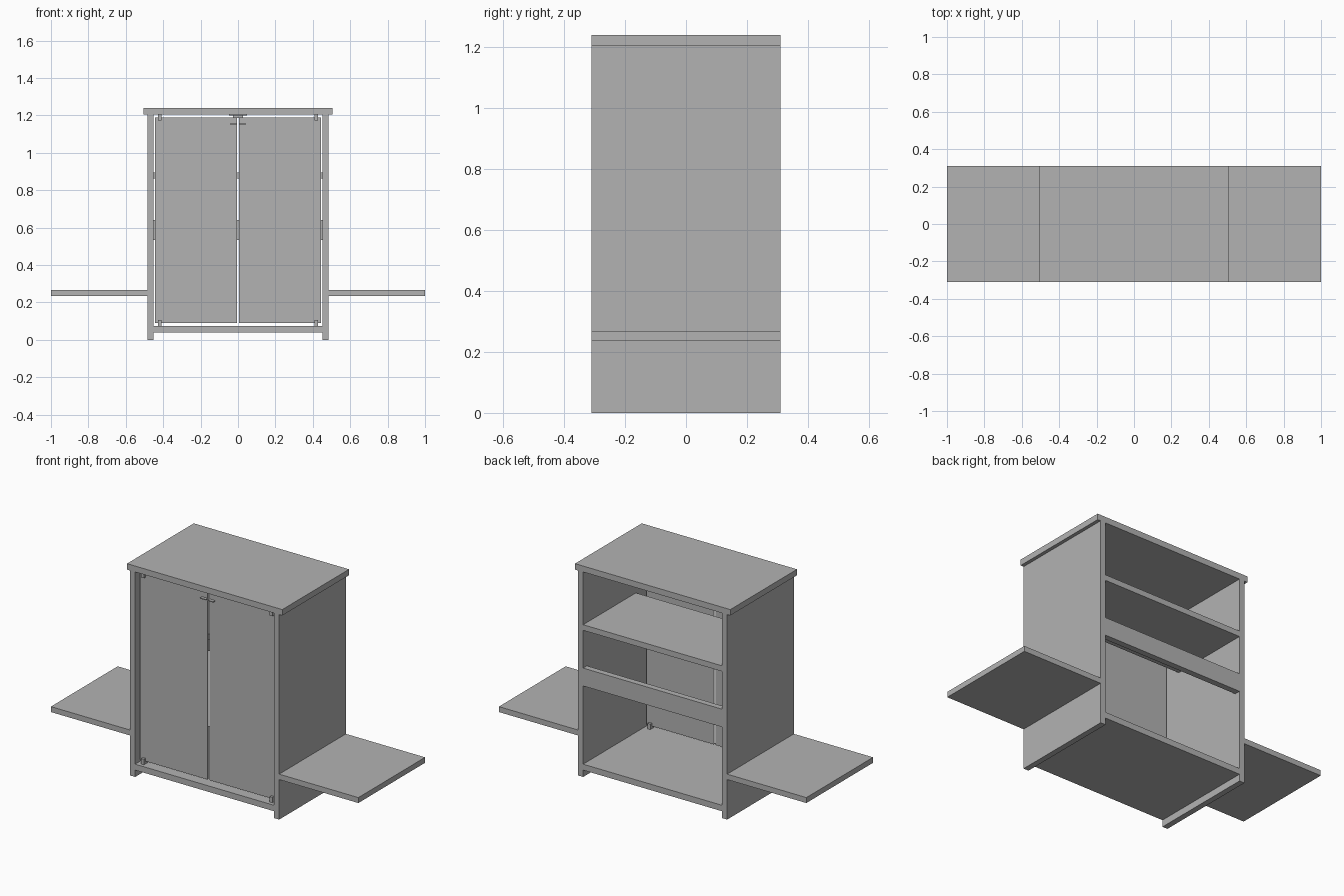
import bpy
import bmesh
from mathutils import Vector

cube = bpy.data.objects.get("Cube")
if cube:
    bpy.data.objects.remove(cube, do_unlink=True)

grey = bpy.data.materials.new("plain_grey")
grey.use_nodes = True
GREY = (0.45, 0.45, 0.45, 1)
grey.diffuse_color = GREY
grey.node_tree.nodes["Principled BSDF"].inputs["Base Color"].default_value = GREY


def board(name, x, y, z):
    """Box spanning the given (min, max) ranges."""
    bm = bmesh.new()
    bmesh.ops.create_cube(bm, size=1)
    for v in bm.verts:
        v.co = Vector([lo + (c + 0.5) * (hi - lo)
                       for c, (lo, hi) in zip(v.co, (x, y, z))])
    mesh = bpy.data.meshes.new(name)
    bm.to_mesh(mesh)
    bm.free()
    mesh.materials.append(grey)
    obj = bpy.data.objects.new(name, mesh)
    bpy.context.collection.objects.link(obj)
    return obj


def pair(name, x, y, z):
    """The same board on both sides."""
    board("left_" + name, x, y, z)
    board("right_" + name, (-x[1], -x[0]), y, z)


DEPTH = (-0.31, 0.31)
INNER, OUTER = 0.452, 0.485
TOP = 1.205
FLOOR = 0.075
inside = (-INNER, INNER)

# Carcass
board("top_board", (-0.505, 0.505), DEPTH, (TOP, 1.24))
pair("side_panel", (INNER, OUTER), DEPTH, (0, TOP))
board("bottom_board", inside, DEPTH, (0.04, FLOOR))
board("upper_shelf", inside, (-0.18, 0.31), (0.862, 0.895))
board("back_rail", inside, (0.275, 0.31), (0.535, 0.64))

# Side wings
pair("side_wing", (OUTER, 1.0), DEPTH, (0.235, 0.267))

# Thin inset doors
DOOR = (-0.274, -0.267)
pair("door", (0.006, 0.445), DOOR, (0.09, 1.19))

# Pivot hinges clamping the door corners
CLAMP = (-0.29, -0.252)
pair("lower_hinge", (0.409, 0.427), CLAMP, (FLOOR, 0.107))
pair("upper_hinge", (0.409, 0.427), CLAMP, (1.172, TOP))

# Door catch and handle strips
board("catch_plate", (-0.048, 0.048), (-0.285, -0.255), (1.199, TOP))
board("catch_block", (-0.027, 0.027), (-0.265, -0.25), (1.187, 1.199))
pair("door_handle", (0.006, 0.043), (-0.292, -0.267), (1.151, 1.156))
